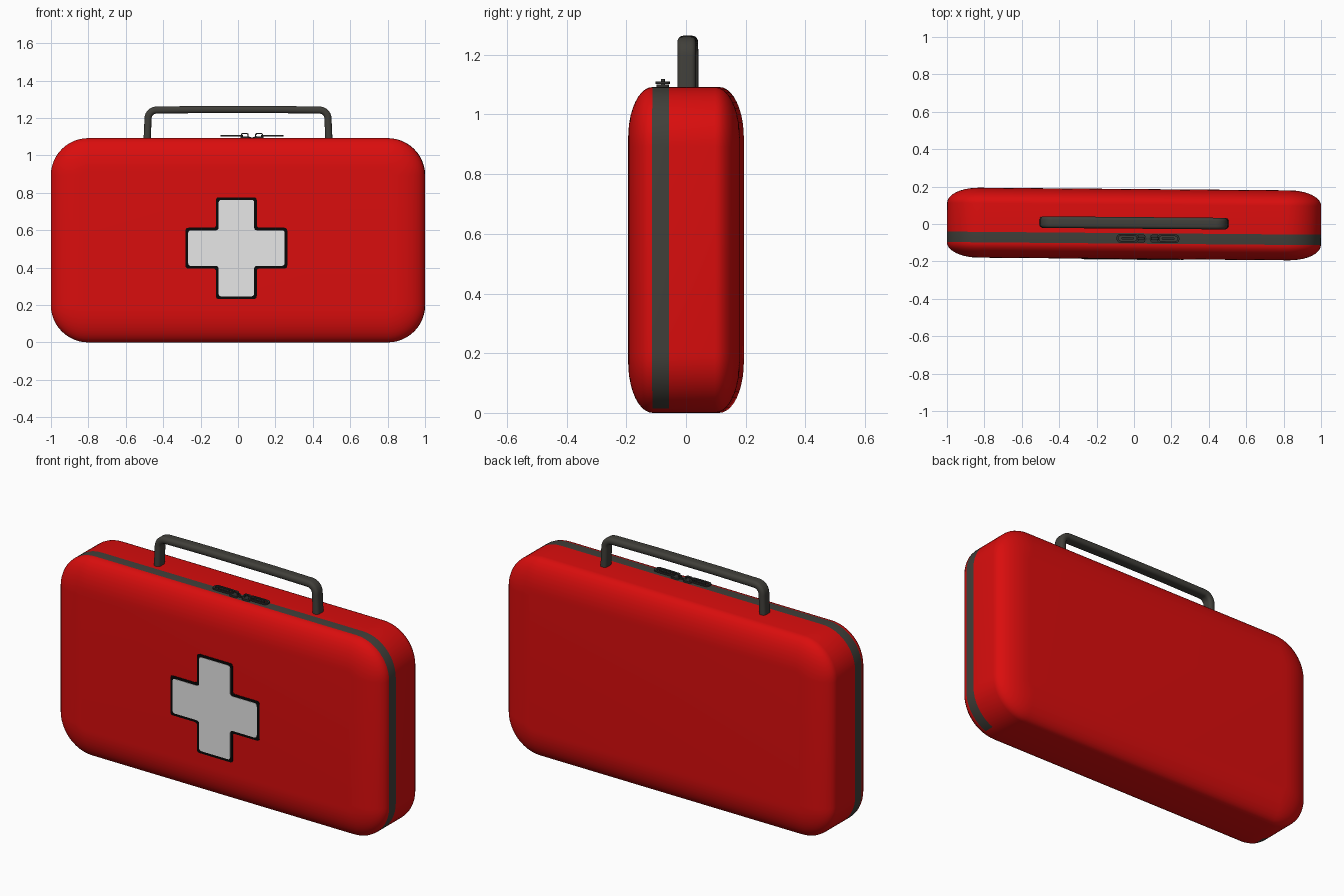
import bpy, bmesh, math
from mathutils import Matrix, Vector

if "Cube" in bpy.data.objects:
    bpy.data.objects.remove(bpy.data.objects["Cube"])

TILT = Matrix.Rotation(-0.0085, 4, 'Z')   # the case sits very slightly turned


def material(name, rgb):
    m = bpy.data.materials.new(name)
    m.diffuse_color = (*rgb, 1)
    m.use_nodes = True
    m.node_tree.nodes["Principled BSDF"].inputs["Base Color"].default_value = m.diffuse_color
    return m


RED = material("red fabric", (0.70, 0.004, 0.004))
GREY = material("dark grey trim", (0.052, 0.050, 0.042))
BLACK = material("black edging", (0.002, 0.002, 0.002))
WHITE = material("white", (0.8, 0.8, 0.8))
METAL = material("dark metal", (0.03, 0.03, 0.028))


def finish(name, bm, mats, angle=40):
    bmesh.ops.recalc_face_normals(bm, faces=bm.faces)
    bm.transform(TILT)
    me = bpy.data.meshes.new(name)
    bm.to_mesh(me)
    bm.free()
    ob = bpy.data.objects.new(name, me)
    bpy.context.collection.objects.link(ob)
    for m in mats:
        me.materials.append(m)
    bpy.ops.object.select_all(action='DESELECT')
    ob.select_set(True)
    bpy.context.view_layer.objects.active = ob
    bpy.ops.object.shade_smooth_by_angle(angle=math.radians(angle))
    return ob


def rounded_rect(hw, hh, r, n):
    pts = []
    for k, (sx, sy) in enumerate([(1, 1), (-1, 1), (-1, -1), (1, -1)]):
        for i in range(n + 1):
            a = math.pi / 2 * (k + i / n)
            pts.append((sx * (hw - r) + r * math.cos(a), sy * (hh - r) + r * math.sin(a)))
    return pts


def loft(bm, rings, closed=False):
    vs = [[bm.verts.new(p) for p in ring] for ring in rings]
    pairs = list(zip(vs, vs[1:])) + ([(vs[-1], vs[0])] if closed else [])
    for a, b in pairs:
        for i in range(len(a)):
            j = (i + 1) % len(a)
            bm.faces.new((a[i], a[j], b[j], b[i]))
    if not closed:
        bm.faces.new(vs[0])
        bm.faces.new(vs[-1])


# Case body: rounded outline lofted front to back, with pillowed edges
HALF_H, FRONT, EDGE, INSET, N = 0.546, 0.187, 0.105, 0.17, 10
steps = [math.pi / 2 * i / N for i in range(N + 1)]
curve = [(EDGE + (FRONT - EDGE) * math.sin(a), INSET * (1 - math.cos(a))) for a in steps]
sections = [(-y, d) for y, d in reversed(curve)] + [(-0.049, 0)] + curve
bm = bmesh.new()
loft(bm, [[(x, y, z + HALF_H) for x, z in rounded_rect(1 - d, HALF_H - d, 0.2 - d, 12)]
          for y, d in sections])
for f in bm.faces:       # zip band over the top and sides, not underneath
    c = f.calc_center_median()
    if -EDGE < c.y < -0.049 and c.z > 0.015:
        f.material_index = 1
finish("case_body", bm, [RED, GREY], 60)

# Carrying handle: rounded section swept along an arch
half = [(-0.487, 1.06), (-0.481, 1.195)]
half += [(-0.436 - 0.045 * math.cos(a), 1.197 + 0.045 * math.sin(a))
         for a in (math.pi / 2 * i / 8 for i in range(1, 9))]
half += [(-0.2, 1.245)]
path = [Vector(p) for p in half + [(-x, z) for x, z in reversed(half)]]
rings = []
for i, p in enumerate(path):
    t = (path[min(i + 1, len(path) - 1)] - path[max(i - 1, 0)]).normalized()
    n = Vector((-t.y, t.x))
    rings.append([(p.x + n.x * u, 0.006 + v, p.y + n.y * u)
                  for u, v in rounded_rect(0.019, 0.031, 0.017, 5)])
bm = bmesh.new()
loft(bm, rings)
finish("carry_handle", bm, [GREY])


# Cross emblem: white plate on a black edging plate
def cross_plate(name, arm, reach, y_front, mat):
    quarter = [(reach, -arm), (reach, arm), (arm, arm)]
    outline = []
    for k in range(4):
        c, s = round(math.cos(k * math.pi / 2)), round(math.sin(k * math.pi / 2))
        outline += [Vector((c * x - s * z, s * x + c * z)) for x, z in quarter]
    pts = []
    for i, p in enumerate(outline):      # soften every corner
        a = p + (outline[i - 1] - p).normalized() * 0.016
        b = p + (outline[(i + 1) % 12] - p).normalized() * 0.016
        for t in (0, 0.25, 0.5, 0.75, 1):
            pts.append(a * (1 - t) ** 2 + p * 2 * t * (1 - t) + b * t * t)
    bm = bmesh.new()
    loft(bm, [[(p.x - 0.007, y, p.y + 0.504) for p in pts] for y in (-0.185, y_front)])
    finish(name, bm, [mat], 30)


cross_plate("cross_edging", 0.109, 0.272, -0.189, BLACK)
cross_plate("cross_plate", 0.095, 0.258, -0.191, WHITE)


# Zip sliders with pull tabs, mirrored around the middle of the pair
def ring(bm, pts, thick, place):
    """Closed band of square section following a flat outline."""
    inner = [(x * k, y * k2) for x, y, k, k2 in pts]
    outer = [(x, y) for x, y, _, _ in pts]
    loops = [(outer, -thick), (outer, thick), (inner, thick), (inner, -thick)]
    loft(bm, [[place(x, y, h) for x, y in o] for o, h in loops], closed=True)


for side, label in ((-1, "left"), (1, "right")):
    cx, cy, top = 0.075, -0.077, 2 * HALF_H
    bm = bmesh.new()
    # slider base
    base = rounded_rect(0.024, 0.021, 0.010, 4)
    loft(bm, [[(cx + side * (0.038 + x), cy + y, z) for x, y in base]
              for z in (top - 0.005, top + 0.009)])
    # arched bridge
    ring(bm, [(x, z, 0.72, 0.6) for x, z in rounded_rect(0.021, 0.013, 0.009, 4)], 0.006,
         lambda x, z, h: (cx + side * (0.038 + x), cy + h, top + 0.014 + z))
    # slim link between the two sliders
    loft(bm, [[(cx + side * x, cy + y, top + 0.003 + z) for y, z in rounded_rect(0.005, 0.004, 0.002, 2)]
              for x in (0.002, 0.02)])
    # pull tab
    ring(bm, [(x, y, 0.82, 0.6) for x, y in rounded_rect(0.060, 0.023, 0.020, 6)], 0.004,
         lambda x, y, h: (cx + side * (0.108 + x), cy + y, top + 0.014 + h))
    # raised bar in the tab
    bar = rounded_rect(0.034, 0.006, 0.005, 3)
    loft(bm, [[(cx + side * (0.108 + x), cy + y, z) for x, y in bar]
              for z in (top + 0.011, top + 0.017)])
    finish("zip_slider_" + label, bm, [METAL], 35)
